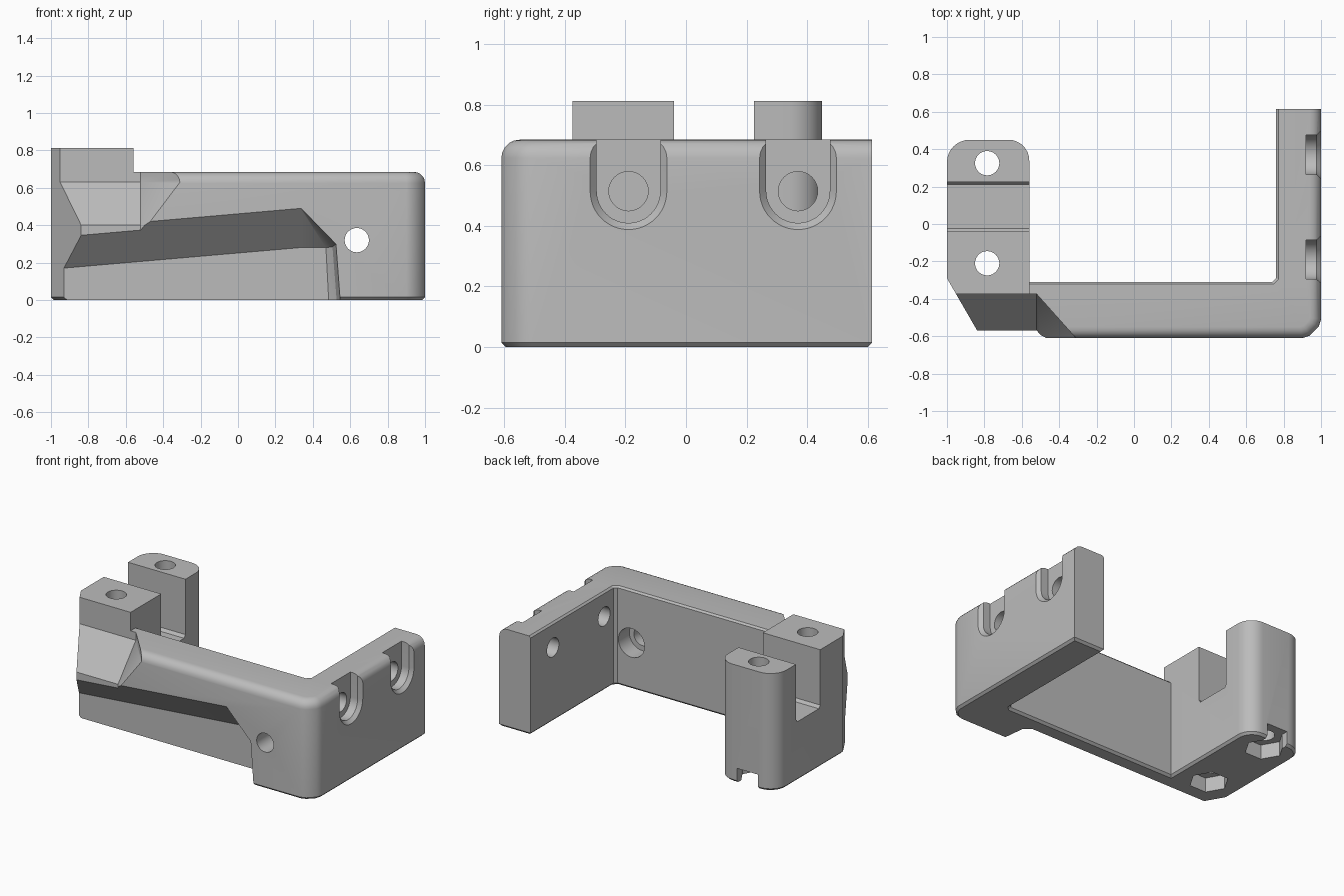
import bpy, bmesh
from math import sin, cos, pi, radians
from mathutils import Vector

cube = bpy.data.objects.get("Cube")
if cube:
    bpy.data.objects.remove(cube, do_unlink=True)

grey = bpy.data.materials.new("plain grey")
grey.use_nodes = True
grey.diffuse_color = (0.5, 0.5, 0.5, 1)
grey.node_tree.nodes["Principled BSDF"].inputs["Base Color"].default_value = (0.5, 0.5, 0.5, 1)


def finish(name, bm):
    bmesh.ops.recalc_face_normals(bm, faces=bm.faces)
    mesh = bpy.data.meshes.new(name)
    bm.to_mesh(mesh)
    bm.free()
    mesh.materials.append(grey)
    obj = bpy.data.objects.new(name, mesh)
    bpy.context.collection.objects.link(obj)
    return obj


def prism(plan, height):
    bm = bmesh.new()
    face = bm.faces.new([bm.verts.new((x, y, 0)) for x, y in plan])
    top = bmesh.ops.extrude_face_region(bm, geom=[face])["geom"]
    bmesh.ops.translate(bm, vec=(0, 0, height),
                        verts=[v for v in top if isinstance(v, bmesh.types.BMVert)])
    bmesh.ops.recalc_face_normals(bm, faces=bm.faces)
    return bm


def bevel(bm, z, offset, segments, rule=lambda m: True):
    edges = [e for e in bm.edges if all(abs(v.co.z - z) < 1e-4 for v in e.verts)
             and rule((e.verts[0].co + e.verts[1].co) / 2)]
    bmesh.ops.bevel(bm, geom=edges, offset=offset, segments=segments,
                    profile=0.5, affect='EDGES')


def hull(name, points):
    bm = bmesh.new()
    for p in points:
        bm.verts.new(p)
    bmesh.ops.convex_hull(bm, input=bm.verts)
    bmesh.ops.delete(bm, geom=[v for v in bm.verts if not v.link_faces], context='VERTS')
    bmesh.ops.dissolve_limit(bm, angle_limit=radians(0.2), verts=bm.verts, edges=bm.edges)
    obj = finish(name, bm)
    obj.hide_render = True
    return obj


def box(name, xs, ys, zs):
    return hull(name, [(x, y, z) for x in xs for y in ys for z in zs])


def rod(name, centre, axis, span, r, n=32):
    """Cylinder along axis 0, 1 or 2 over a span; centre holds the other two coordinates."""
    points = []
    for s in span:
        for i in range(n):
            a = 2 * pi * i / n
            p = [centre[0] + r * cos(a), centre[1] + r * sin(a)]
            p.insert(axis, s)
            points.append(p)
    return hull(name, points)


def combine(target, other, operation):
    mod = target.modifiers.new(other.name, 'BOOLEAN')
    mod.operation = operation
    mod.solver = 'EXACT'
    mod.object = other
    bpy.context.view_layer.objects.active = target
    bpy.ops.object.modifier_apply(modifier=mod.name)
    bpy.data.objects.remove(other, do_unlink=True)


# Front and side walls, with a rounded outer top edge
H = 0.685
bm = prism([(-.7, -.61), (.9, -.61), (.94, -.597), (.987, -.55), (1, -.51), (1, .615),
            (.76, .615), (.76, -.29), (.74, -.31), (-.7, -.31)], H)
bevel(bm, H, 0.06, 5, lambda m: m.y < -.5 or m.x > .95)
bevel(bm, H, 0.012, 1, lambda m: m.x < .8 and -.32 < m.y < .6)
bevel(bm, 0, 0.015, 1)
body = finish("bracket_body", bm)

# Clamp block with rounded back corners and a slanted front corner
plan = [(-1, -.29), (-.821, -.6), (-.56, -.6)]
for cx, cy, r, start in ((-.67, .34, .11, 0), (-.88, .33, .12, pi / 2)):
    for i in range(9):
        a = start + pi / 2 * i / 8
        plan.append((cx + r * cos(a), cy + r * sin(a)))
bm = prism(plan, 0.813)
bevel(bm, 0, 0.015, 1)
combine(body, finish("clamp_block", bm), 'UNION')

cutters = []

# Slot between the two clamp posts
cutters.append(hull("post_slot", [(x, y, z) for x in (-1.1, -.5) for y, z in
                                  ((-.04, 1), (-.04, .43), (-.025, .41),
                                   (.21, .41), (.225, .43), (.225, 1))]))

# Sloping clearance in front of the front post
cutters.append(hull("upper_clearance",
                    [(x, y, z) for x in (-1.1, -.52)
                     for y, z in ((-.375, 1), (-.375, .63), (-.57, .4))] +
                    [(-1.1, -.7, .4), (-1.1, -.7, 1), (-.404, -.7, .4),
                     (-.23, -.7, .63), (-.23, -.7, 1)]))
cutters.append(hull("lower_clearance",
                    [(x, y, z) for z in (.2, .405) for x, y in
                     ((-1.1, -.57), (-.52, -.57), (-.404, -.7), (-1.1, -.7))]))

# Undercut along the lower front wall
cutters.append(hull("front_undercut", [
    (-1.1, -.62, .376), (.33, -.62, .5), (.525, -.62, .3), (.555, -.62, -.1), (-1.1, -.62, -.1),
    (.505, -.45, .285), (.535, -.45, -.1),
    (-1.1, -.41, .156), (.33, -.41, .28), (.47, -.41, .28), (.49, -.41, -.1), (-1.1, -.41, -.1)]))

# Bolt holes and nut pockets through the posts
for side, y in (("front", -.21), ("back", .325)):
    cutters.append(rod(side + "_post_hole", (-.785, y), 2, (-.1, 1), .065))
    cutters.append(rod(side + "_nut_pocket", (-.785, y), 2, (-.1, .1), .125, 6))
cutters.append(box("nut_slot", (-.865, -.705), (.325, .6), (-.1, .1)))

# Front wall hole with a counterbore on the inner side
cutters.append(rod("front_hole", (.635, .32), 1, (-.7, -.2), .065))
cutters.append(rod("counterbore", (.635, .32), 1, (-.43, -.2), .1))

# Side wall holes in open-topped recesses with chamfered rims
for y in (-.19, .37):
    cutters.append(rod("side_hole", (y, .515), 0, (.6, 1.1), .065))
    for name, rings in (("recess", ((.92, .105), (1.1, .105))),
                        ("recess_rim", ((.976, .105), (1.02, .145)))):
        points = []
        for x, r in rings:
            points += [(x, y + r * cos(a), .515 - r * sin(a))
                       for a in (pi * i / 24 for i in range(25))]
            points += [(x, y + s * r, .8) for s in (-1, 1)]
        cutters.append(hull(name, points))

for cutter in cutters:
    combine(body, cutter, 'DIFFERENCE')

bpy.ops.object.select_all(action='DESELECT')
body.select_set(True)
bpy.context.view_layer.objects.active = body
bpy.ops.object.shade_smooth_by_angle(angle=radians(30))
